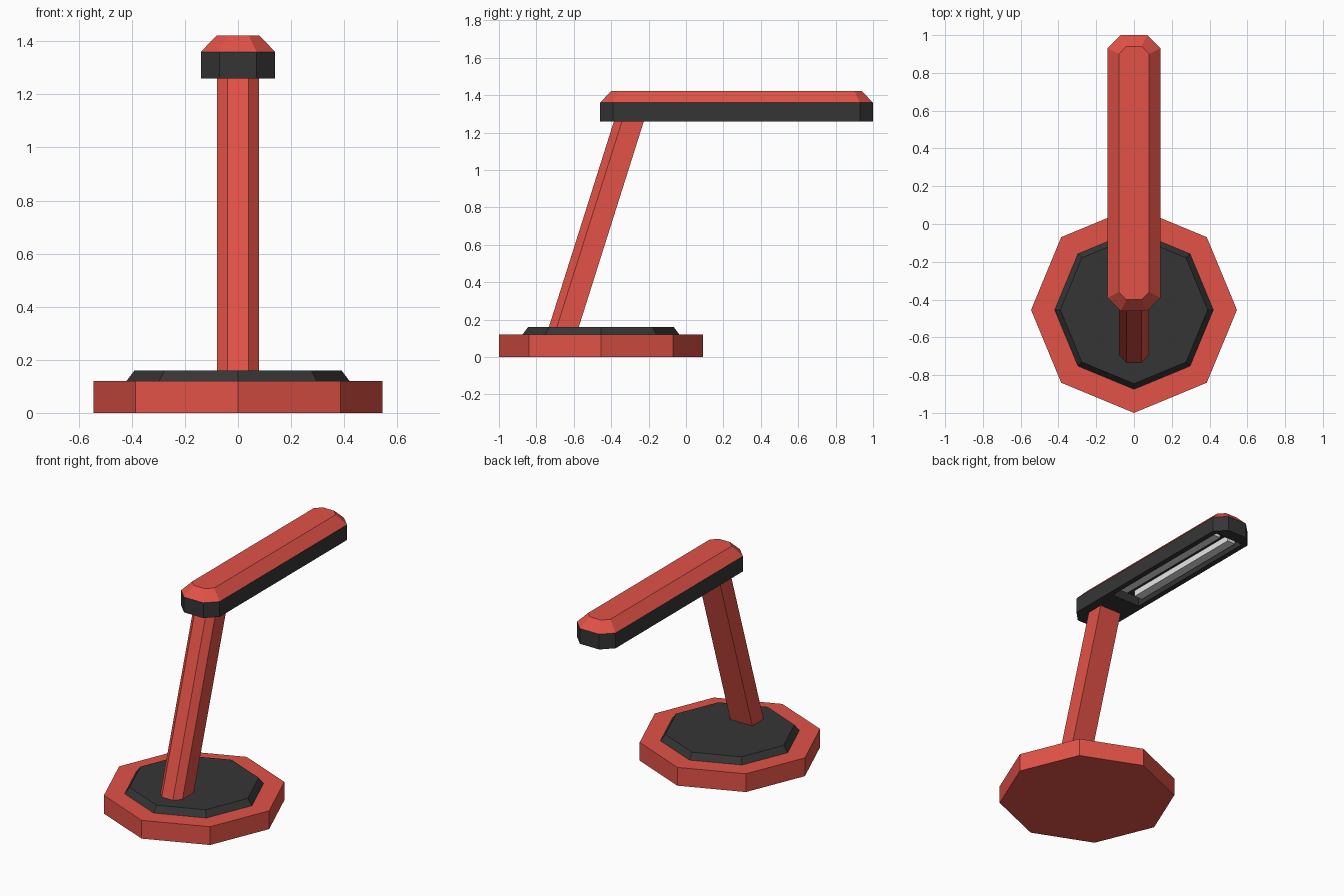
import bpy, bmesh, math

if "Cube" in bpy.data.objects:
    bpy.data.objects.remove(bpy.data.objects["Cube"])


def material(name, rgb):
    m = bpy.data.materials.new(name)
    m.diffuse_color = (*rgb, 1)
    m.use_nodes = True
    m.node_tree.nodes["Principled BSDF"].inputs["Base Color"].default_value = m.diffuse_color
    return m


RED = material("red", (0.76, 0.085, 0.063))
DARK = material("charcoal", (0.036, 0.036, 0.036))
WHITE = material("lamp white", (0.8, 0.8, 0.78))


def loft(name, rings, mat):
    """Join matching rings of points, bottom to top, and cap both ends."""
    bm = bmesh.new()
    loops = [[bm.verts.new(p) for p in ring] for ring in rings]
    n = len(loops[0])
    for a, b in zip(loops, loops[1:]):
        for i in range(n):
            j = (i + 1) % n
            bm.faces.new((a[i], a[j], b[j], b[i]))
    bm.faces.new(loops[0][::-1])
    bm.faces.new(loops[-1])
    bmesh.ops.recalc_face_normals(bm, faces=bm.faces)
    me = bpy.data.meshes.new(name)
    bm.to_mesh(me)
    bm.free()
    me.materials.append(mat)
    ob = bpy.data.objects.new(name, me)
    bpy.context.collection.objects.link(ob)
    return ob


def octagon(r, z, cy=-0.455):
    return [(r * math.cos(i * math.pi / 4), cy + r * math.sin(i * math.pi / 4), z)
            for i in range(8)]


def cut_rect(hx, y0, y1, cut, z):
    """Rectangle with chamfered corners."""
    return [(hx - cut, y0, z), (hx, y0 + cut, z), (hx, y1 - cut, z), (hx - cut, y1, z),
            (cut - hx, y1, z), (-hx, y1 - cut, z), (-hx, y0 + cut, z), (cut - hx, y0, z)]


def box(name, x0, x1, y0, y1, z0, z1, mat):
    return loft(name, [[(x0, y0, z), (x1, y0, z), (x1, y1, z), (x0, y1, z)]
                       for z in (z0, z1)], mat)


# Foot and its dark pad
loft("base", [octagon(0.545, 0), octagon(0.545, 0.12)], RED)
loft("base_pad", [octagon(0.42, 0.12), octagon(0.39, 0.16)], DARK)


# Leaning stem, chamfered on its front corners
def stem_ring(y, z):
    return [(-0.04, y, z), (0.04, y, z), (0.08, y + 0.043, z), (0.08, y + 0.16, z),
            (-0.08, y + 0.16, z), (-0.08, y + 0.043, z)]


loft("stem", [stem_ring(-0.735, 0.155), stem_ring(-0.385, 1.262)], RED)

# Lamp head: dark housing with a recess below, red tapered cap above
housing = loft("head_housing", [cut_rect(0.14, -0.46, 1.0, 0.07, z) for z in (1.26, 1.36)], DARK)
loft("head_cap", [cut_rect(0.14, -0.46, 1.0, 0.07, 1.36),
                  cut_rect(0.08, -0.40, 0.94, 0.04, 1.422)], RED)

cutter = box("recess_cutter", -0.105, 0.105, -0.08, 0.92, 1.2, 1.32, DARK)
cutter.hide_render = True
cutter.display_type = 'WIRE'
mod = housing.modifiers.new("recess", 'BOOLEAN')
mod.operation = 'DIFFERENCE'
mod.solver = 'EXACT'
mod.object = cutter

# Two light bars inside the recess
for side, s in (("left", -1), ("right", 1)):
    box(side + "_light_bar", s * 0.06 - 0.03, s * 0.06 + 0.03, -0.03, 0.87, 1.28, 1.325, WHITE)
